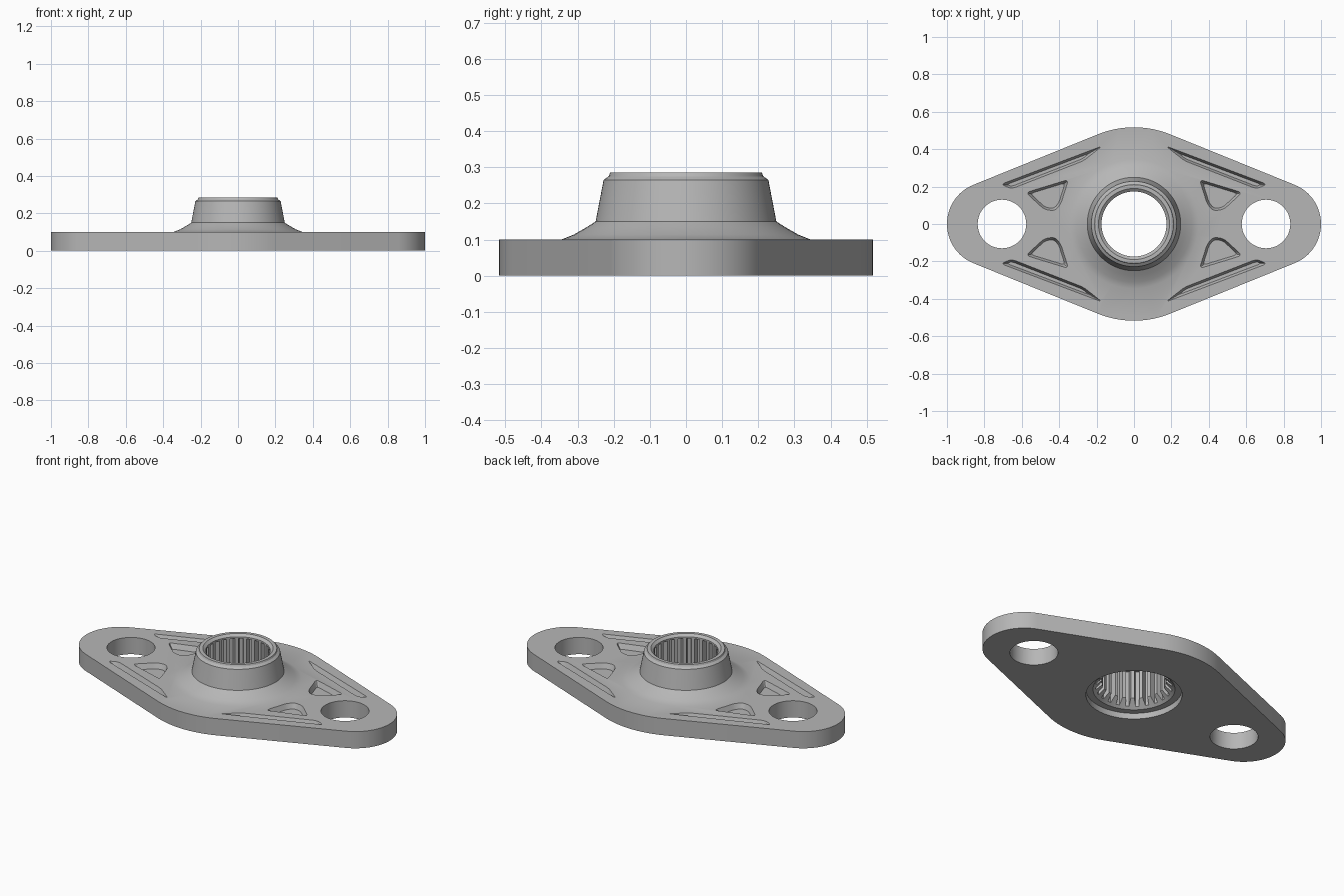
import bpy, bmesh
from math import sin, cos, pi, asin
from mathutils import Vector

cube = bpy.data.objects.get("Cube")
if cube:
    bpy.data.objects.remove(cube, do_unlink=True)

steel = bpy.data.materials.new("plain grey metal")
steel.use_nodes = True
grey = (0.47, 0.47, 0.47, 1)
steel.diffuse_color = grey
steel.node_tree.nodes["Principled BSDF"].inputs["Base Color"].default_value = grey


def loft(bm, layers):
    """Closed solid through (outline, z) layers with equal point counts."""
    rings = [[bm.verts.new((p[0], p[1], z)) for p in pts] for pts, z in layers]
    n = len(rings[0])
    for a, b in zip(rings, rings[1:]):
        for i in range(n):
            j = (i + 1) % n
            bm.faces.new((a[i], a[j], b[j], b[i]))
    bm.faces.new(rings[0][::-1])
    bm.faces.new(rings[-1])


def make(name, solids):
    bm = bmesh.new()
    for layers in solids:
        loft(bm, layers)
    bmesh.ops.recalc_face_normals(bm, faces=bm.faces)
    mesh = bpy.data.meshes.new(name)
    bm.to_mesh(mesh)
    bm.free()
    mesh.materials.append(steel)
    ob = bpy.data.objects.new(name, mesh)
    bpy.context.collection.objects.link(ob)
    return ob


def arc(cx, r, a0, a1, n):
    return [(cx + r * cos(a0 + (a1 - a0) * i / n), r * sin(a0 + (a1 - a0) * i / n))
            for i in range(n + 1)]


def circle(r, n=72, cx=0):
    return arc(cx, r, 0, 2 * pi, n)[:-1]


def lathe(profile):
    return [(circle(r), z) for r, z in profile]


def inset(pts, d):
    """Move every edge of a counter-clockwise outline inward by d."""
    out = []
    for i, p in enumerate(pts):
        a, b, c = Vector(pts[i - 1]), Vector(p), Vector(pts[(i + 1) % len(pts)])
        u, v = (b - a).normalized(), (c - b).normalized()
        m, n = Vector((-u.y, u.x)), Vector((-v.y, v.x))
        out.append(b + (m + n) * d / (1 + m.dot(n)))
    return out


def rounded(pts, r, steps=4):
    out = []
    for i, p in enumerate(pts):
        a, b, c = Vector(pts[i - 1]), Vector(p), Vector(pts[(i + 1) % len(pts)])
        s = b + (a - b).normalized() * min(r, (a - b).length * 0.4)
        e = b + (c - b).normalized() * min(r, (c - b).length * 0.4)
        for k in range(steps + 1):
            t = k / steps
            out.append(s * (1 - t) ** 2 + b * 2 * t * (1 - t) + e * t * t)
    return out


def combine(target, tool, operation):
    mod = target.modifiers.new(tool.name, "BOOLEAN")
    mod.operation, mod.solver, mod.object = operation, "EXACT", tool
    bpy.ops.object.select_all(action="DESELECT")
    target.select_set(True)
    bpy.context.view_layer.objects.active = target
    bpy.ops.object.modifier_apply(modifier=mod.name)
    bpy.data.objects.remove(tool, do_unlink=True)


# Diamond plate: large middle arcs blended by tangents into small end arcs
THICK, MID_R, END_R = 0.1, 0.517, 0.226
END_X = 1 - END_R
t = pi / 2 - asin((MID_R - END_R) / END_X)
outline = (arc(END_X, END_R, -t, t, 32) + arc(0, MID_R, t, pi - t, 20)
           + arc(-END_X, END_R, pi - t, pi + t, 32)
           + arc(0, MID_R, pi + t, 2 * pi - t, 20))
flange = make("flange", [[(outline, 0), (outline, THICK)]])

# Tapered hub with a flared foot and stepped rim
hub = make("hub", [lathe([(0.345, 0.06), (0.345, THICK), (0.31, 0.114), (0.275, 0.134),
                          (0.25, 0.15), (0.228, 0.265), (0.214, 0.275), (0.21, 0.285)])])
combine(flange, hub, "UNION")

# Bolt holes and the recessed pockets, mirrored into four quarters
cuts = [[(circle(0.13, 48, s * 0.706), -0.1), (circle(0.13, 48, s * 0.706), 0.3)]
        for s in (-1, 1)]
pockets = [
    [(0.27, 0.338), (0.655, 0.188), (0.712, 0.212), (0.17, 0.417)],
    [(0.425, 0.07), (0.48, 0.078), (0.578, 0.168), (0.35, 0.238), (0.392, 0.105)],
]
for shape in pockets:
    top, floor = rounded(shape, 0.025), rounded(inset(shape, 0.012), 0.02)
    for sx in (-1, 1):
        for sy in (-1, 1):
            flip = lambda pts: [(p[0] * sx, p[1] * sy) for p in pts]
            cuts.append([(flip(floor), THICK - 0.03), (flip(top), THICK),
                         (flip(top), THICK + 0.08)])
combine(flange, make("hole_cutter", cuts), "DIFFERENCE")

# Centre bore: counterbore below, lead-in cone, chamfered lip above
bore = [(0.26, -0.1), (0.26, 0.035), (0.222, 0.0351), (0.174, 0.08),
        (0.174, 0.272), (0.19, 0.285), (0.19, 0.35)]
combine(flange, make("bore_cutter", [lathe(bore)]), "DIFFERENCE")

# Spline grooves, closed at the top by the lip
TEETH = 24
gear = []
for i in range(TEETH):
    for r, f in ((0.168, -0.32), (0.208, -0.18), (0.208, 0.18), (0.168, 0.32)):
        a = 2 * pi * (i + f) / TEETH
        gear.append((r * cos(a), r * sin(a)))
combine(flange, make("spline_cutter", [[(gear, 0.02), (gear, 0.262)]]), "DIFFERENCE")

flange.name = "splined_flange"
bpy.ops.object.shade_smooth_by_angle(angle=0.5)
